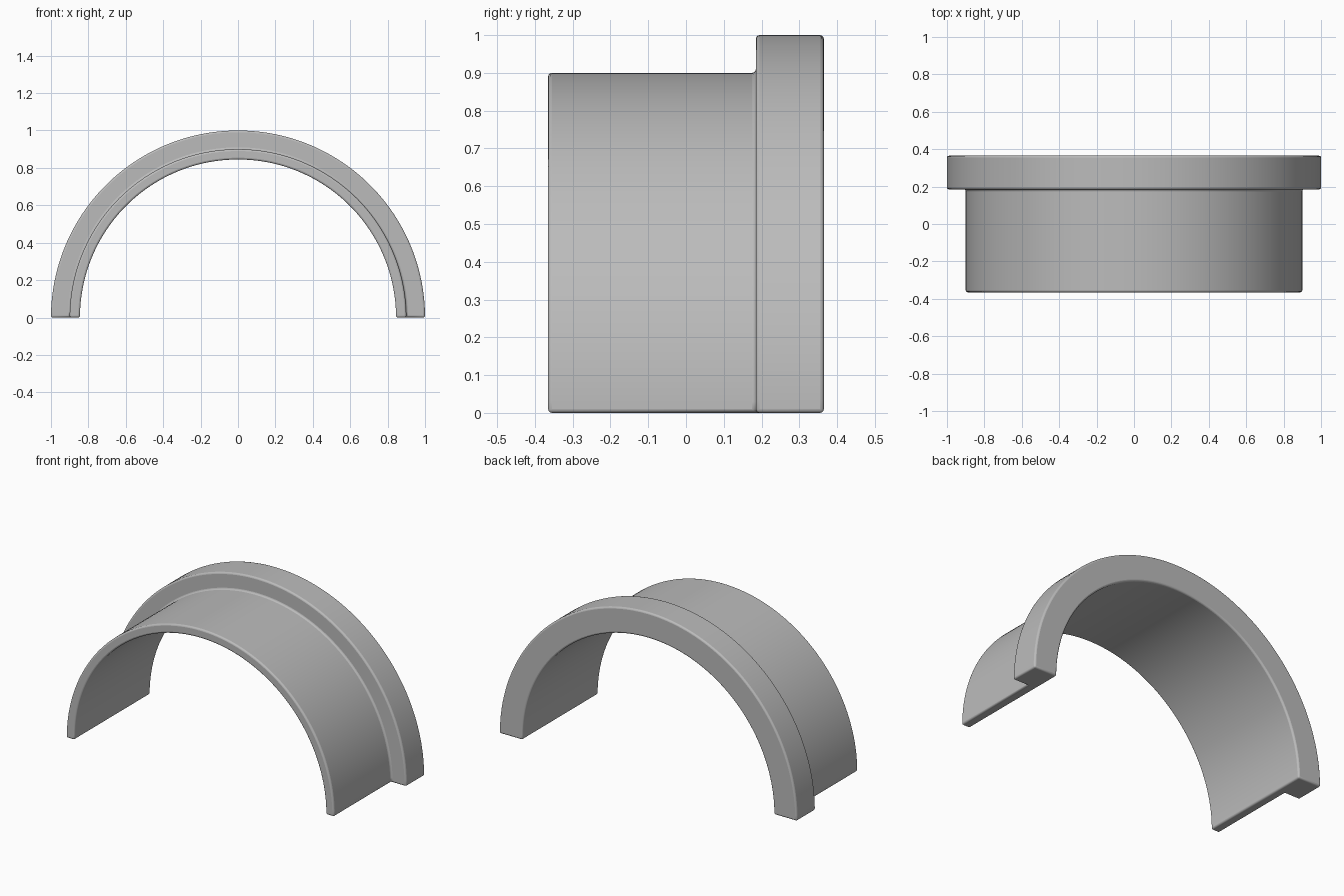
import bpy, bmesh, math
from mathutils import Vector

cube = bpy.data.objects.get("Cube")
if cube:
    bpy.data.objects.remove(cube, do_unlink=True)

# Plain grey material
grey = bpy.data.materials.new("plain grey")
grey.use_nodes = True
colour = (0.5, 0.5, 0.5, 1)
grey.diffuse_color = colour
grey.node_tree.nodes["Principled BSDF"].inputs["Base Color"].default_value = colour

# Main sizes
INNER, SLEEVE, FLANGE = 0.845, 0.9, 1.0
FRONT, STEP, BACK = -0.365, 0.185, 0.365

# L-shaped section (radius, depth) swept through a half turn
section = [(INNER, FRONT), (SLEEVE, FRONT), (SLEEVE, STEP),
           (FLANGE, STEP), (FLANGE, BACK), (INNER, BACK)]
bm = bmesh.new()
verts = [bm.verts.new((r, y, 0)) for r, y in section]
start = bm.faces.new(verts)
bmesh.ops.spin(bm, geom=[start], cent=Vector(), axis=(0, -1, 0),
               angle=math.pi, steps=96, use_duplicate=False)
if not any(f.calc_center_median().x > 0 and len(f.verts) == 6 for f in bm.faces):
    bm.faces.new(verts)
bmesh.ops.recalc_face_normals(bm, faces=bm.faces)
mesh = bpy.data.meshes.new("flanged_half_sleeve")
bm.to_mesh(mesh)
bm.free()
mesh.materials.append(grey)
sleeve = bpy.data.objects.new("flanged_half_sleeve", mesh)
bpy.context.collection.objects.link(sleeve)

# Softened edges and a small fillet at the flange
bevel = sleeve.modifiers.new("soft_edges", 'BEVEL')
bevel.width = 0.01
bevel.segments = 3
bevel.limit_method = 'ANGLE'
bevel.angle_limit = math.radians(40)

bpy.ops.object.select_all(action='DESELECT')
sleeve.select_set(True)
bpy.context.view_layer.objects.active = sleeve
bpy.ops.object.shade_smooth_by_angle(angle=math.radians(35))
